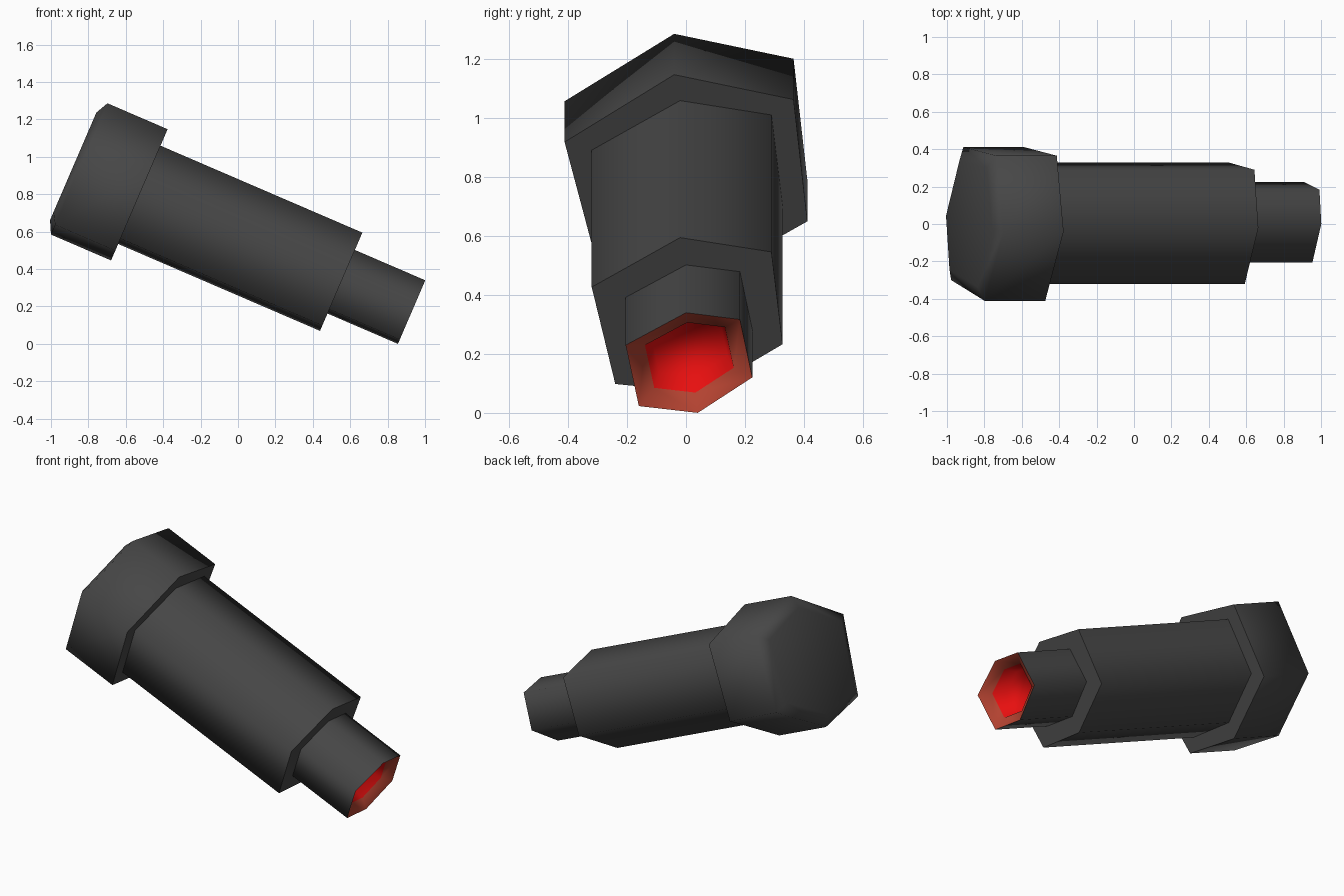
import bpy, bmesh, math
from mathutils import Vector

if "Cube" in bpy.data.objects:
    bpy.data.objects.remove(bpy.data.objects["Cube"])


def material(name, rgb):
    m = bpy.data.materials.new(name)
    m.diffuse_color = (*rgb, 1)
    m.use_nodes = True
    m.node_tree.nodes["Principled BSDF"].inputs["Base Color"].default_value = m.diffuse_color
    return m


charcoal = material("charcoal", (0.062, 0.062, 0.062))
rust = material("rust_red", (0.45, 0.055, 0.03))
red = material("bright_red", (0.85, 0.005, 0.005))

# Tilted axis of the whole object
TILT = math.radians(23.3)
AXIS = Vector((math.cos(TILT), 0, -math.sin(TILT)))
UP = Vector((math.sin(TILT), 0, math.cos(TILT)))
ORIGIN = Vector((-0.5275, 0, 0.797))


def loft(name, outline, sections, mats, band_mats):
    """Six-sided closed body: sections are (distance along axis, scale)."""
    cy = sum(p[0] for p in outline) / len(outline)
    bm = bmesh.new()
    rings = []
    for dist, s in sections:
        rings.append([bm.verts.new(ORIGIN + AXIS * dist + UP * (u * s)
                                   + Vector((0, cy + (y - cy) * s, 0)))
                      for y, u in outline])
    n = len(outline)
    for a, b, mi in zip(rings, rings[1:], band_mats):
        for i in range(n):
            j = (i + 1) % n
            bm.faces.new((a[i], a[j], b[j], b[i])).material_index = mi
    bm.faces.new(rings[0])
    bm.faces.new(rings[-1]).material_index = band_mats[-1]
    bmesh.ops.recalc_face_normals(bm, faces=bm.faces)
    me = bpy.data.meshes.new(name)
    bm.to_mesh(me)
    bm.free()
    for m in mats:
        me.materials.append(m)
    ob = bpy.data.objects.new(name, me)
    bpy.context.collection.objects.link(ob)
    bpy.ops.object.select_all(action='DESELECT')
    ob.select_set(True)
    bpy.context.view_layer.objects.active = ob
    bpy.ops.object.shade_smooth_by_angle(angle=math.radians(80))


# Wide end cap with a chamfered back
loft("head",
     [(-.04, .382), (.365, .29), (.412, -.16), (.05, -.382), (-.3, -.325), (-.412, .133)],
     [(-.385, .82), (-.35, 1), (0, 1)], [charcoal], [0, 0])

# Main barrel
loft("barrel",
     [(-.02, .286), (.29, .233), (.328, -.108), (.05, -.286), (-.24, -.255), (-.32, .103)],
     [(-.02, 1), (1.175, 1)], [charcoal], [0])

# Narrow tip with sloping rim and recessed red end
loft("tip",
     [(0, .185), (.183, .16), (.225, -.054), (.04, -.185), (-.16, -.16), (-.205, .065)],
     [(1.15, 1), (1.585, 1), (1.54, .7), (1.45, .6)],
     [charcoal, rust, red], [0, 1, 2])
